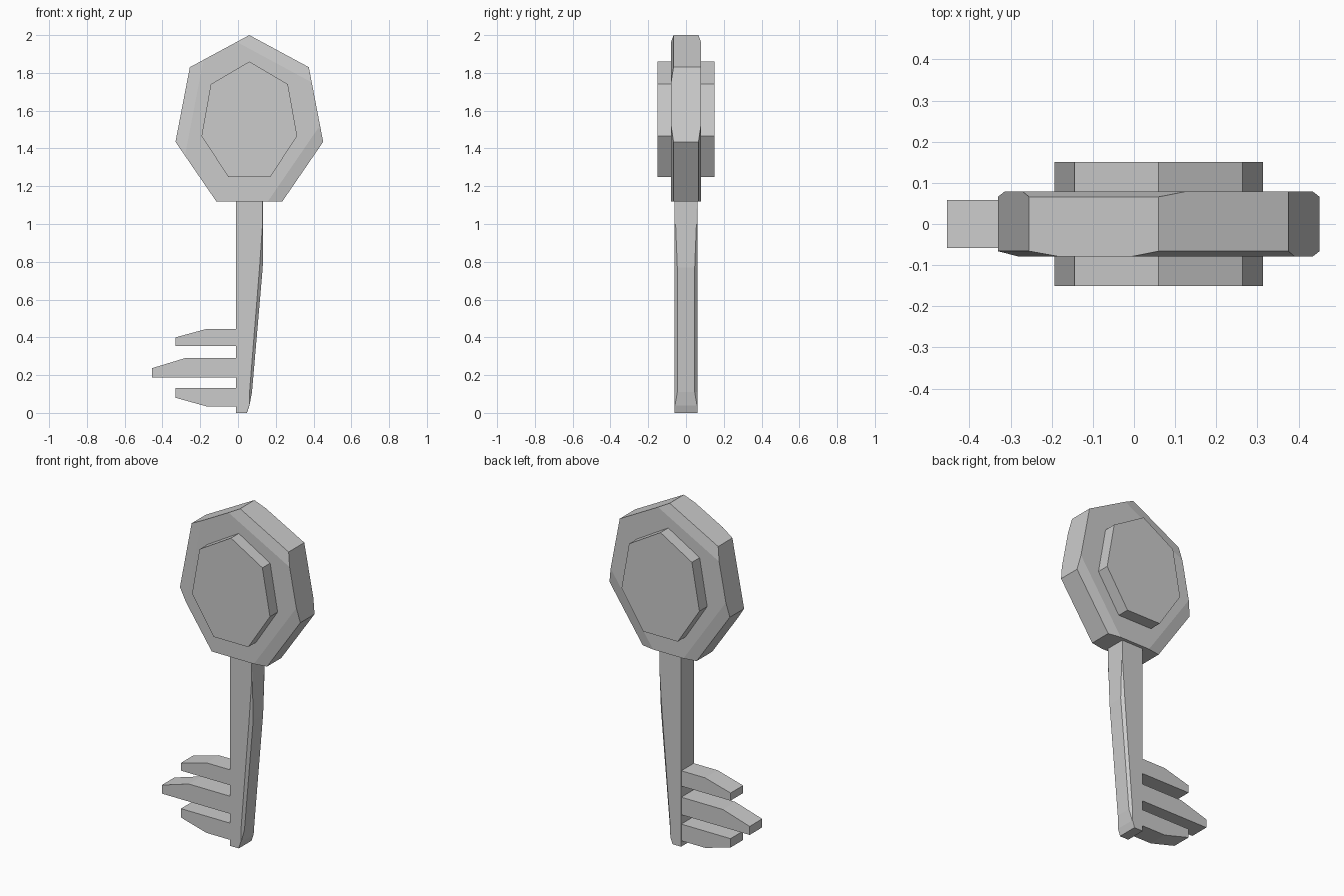
import bpy, bmesh
from mathutils import Vector

if "Cube" in bpy.data.objects:
    bpy.data.objects.remove(bpy.data.objects["Cube"])


def finish(bm, name):
    bmesh.ops.recalc_face_normals(bm, faces=bm.faces[:])
    me = bpy.data.meshes.new(name)
    bm.to_mesh(me)
    bm.free()
    ob = bpy.data.objects.new(name, me)
    bpy.context.collection.objects.link(ob)
    return ob


def prism(profile, half):
    """Extrude an x-z profile symmetrically along y."""
    bm = bmesh.new()
    f = bm.faces.new([bm.verts.new((x, -half, z)) for x, z in profile])
    ext = bmesh.ops.extrude_face_region(bm, geom=[f], use_keep_orig=True)
    verts = [g for g in ext["geom"] if isinstance(g, bmesh.types.BMVert)]
    bmesh.ops.translate(bm, verts=verts, vec=(0, 2 * half, 0))
    bmesh.ops.recalc_face_normals(bm, faces=bm.faces[:])
    return bm


def hewn_edge(bm, profile, i, side):
    """Shave a shallow chamfer along one rim edge (side -1 front, +1 back)."""
    (ax, az), (bx, bz) = profile[i], profile[(i + 1) % len(profile)]
    out = Vector((az - bz, 0, bx - ax)).normalized()
    res = bmesh.ops.bisect_plane(
        bm, geom=bm.verts[:] + bm.edges[:] + bm.faces[:], dist=1e-5,
        plane_co=(ax, side * 0.066, az),
        plane_no=out * 0.013 + Vector((0, side * 0.063, 0)), clear_outer=True)
    bmesh.ops.holes_fill(bm, edges=[e for e in bm.edges if e.is_boundary], sides=0)


# Key head: heptagon slab with alternating shaved edges
HEAD = [(0.06, 2.0), (0.375, 1.83), (0.451, 1.435), (0.235, 1.12),
        (-0.115, 1.12), (-0.331, 1.435), (-0.255, 1.83)]
bm = prism(HEAD, 0.079)
for side, edges in ((-1, (0, 2, 5)), (1, (6, 4, 2))):
    for i in edges:
        hewn_edge(bm, HEAD, i, side)
finish(bm, "key_head")

# Raised boss on both faces of the head
BOSS = [(0.06, 1.86), (0.264, 1.74), (0.313, 1.466), (0.172, 1.25),
        (-0.052, 1.25), (-0.193, 1.466), (-0.144, 1.74)]
finish(prism(BOSS, 0.151), "head_boss")

# Shaft: lofted sections (z, x of face edge, x of outer side, outer half width)
SECTIONS = [(0.0, 0.046, 0.047, 0.058), (0.04, 0.06, 0.061, 0.058),
            (0.11, 0.061, 0.074, 0.046), (0.77, 0.114, 0.131, 0.046),
            (1.0, 0.13, 0.132, 0.055), (1.13, 0.131, 0.132, 0.058)]
bm = bmesh.new()
rings = [[bm.verts.new((x, y, z)) for x, y in
          ((-0.01, -0.06), (xf, -0.06), (xs, -w), (xs, w), (xf, 0.06), (-0.01, 0.06))]
         for z, xf, xs, w in SECTIONS]
for lo, hi in zip(rings, rings[1:]):
    for i in range(6):
        j = (i + 1) % 6
        bm.faces.new((lo[i], lo[j], hi[j], hi[i]))
bm.faces.new(rings[0])
bm.faces.new(rings[-1])
finish(bm, "key_shaft")

# Teeth: (name, flat edge z, tip z, full-height z, tip x, shoulder x)
for name, flat, tip, full, tx, sx in (
        ("upper_tooth", 0.355, 0.40, 0.445, -0.33, -0.165),
        ("middle_tooth", 0.187, 0.237, 0.29, -0.454, -0.28),
        ("lower_tooth", 0.132, 0.08, 0.034, -0.33, -0.165)):
    finish(prism([(-0.01, flat), (tx, flat), (tx, tip), (sx, full), (-0.01, full)],
                 0.058), name)
